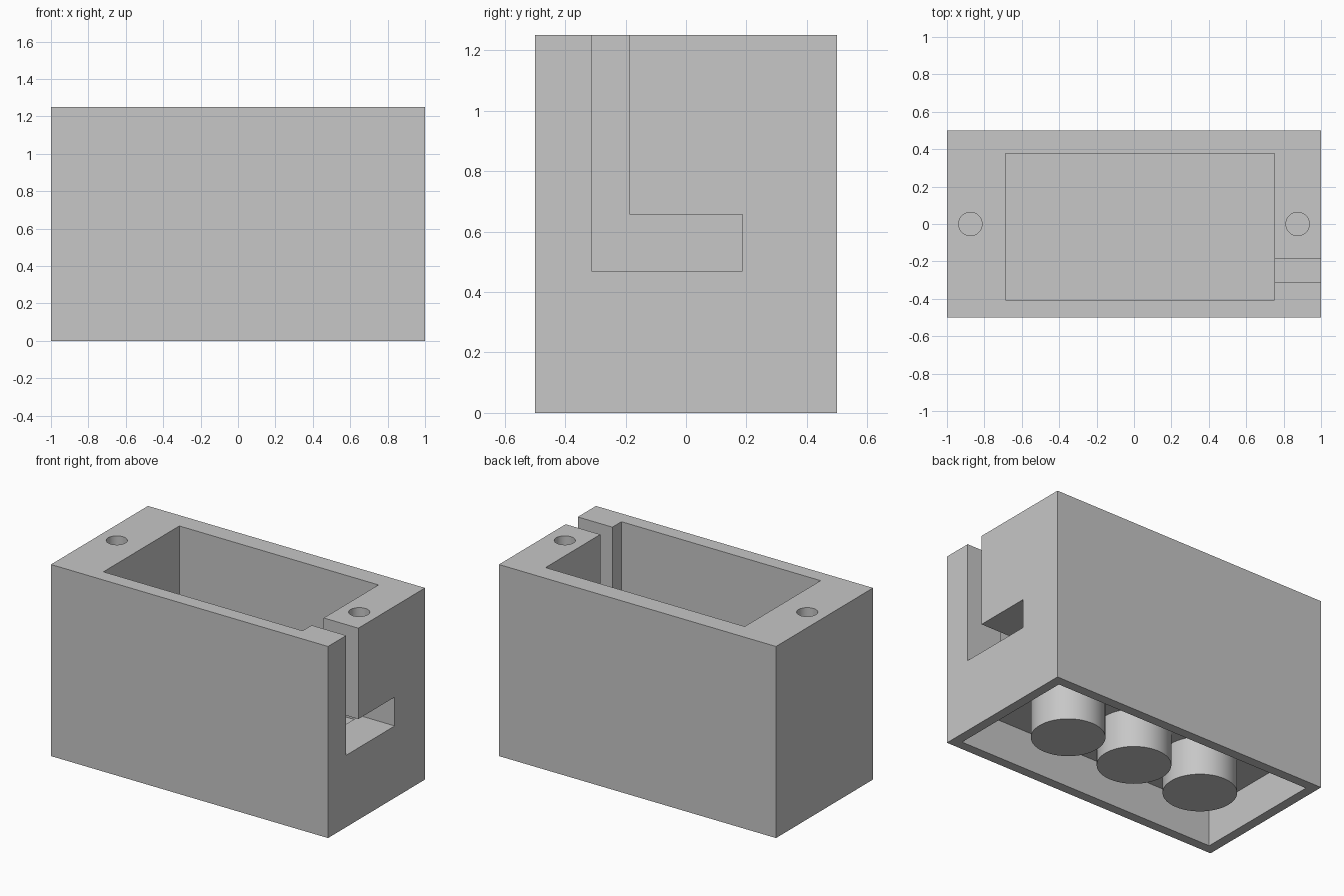
import bpy
import bmesh
import math
from mathutils import Matrix, Vector

if "Cube" in bpy.data.objects:
    bpy.data.objects.remove(bpy.data.objects["Cube"], do_unlink=True)

grey = bpy.data.materials.new("plain_grey")
grey.use_nodes = True
colour = (0.57, 0.57, 0.57, 1)
grey.diffuse_color = colour
for node in grey.node_tree.nodes:
    if node.type == 'BSDF_PRINCIPLED':
        node.inputs["Base Color"].default_value = colour


def finish(name, bm):
    bmesh.ops.recalc_face_normals(bm, faces=bm.faces)
    mesh = bpy.data.meshes.new(name)
    bm.to_mesh(mesh)
    bm.free()
    mesh.materials.append(grey)
    obj = bpy.data.objects.new(name, mesh)
    bpy.context.collection.objects.link(obj)
    return obj


def box(name, low, high):
    low, high = Vector(low), Vector(high)
    bm = bmesh.new()
    bmesh.ops.create_cube(bm, size=1, matrix=Matrix.Translation((low + high) / 2)
                          @ Matrix.Diagonal((*(high - low), 1)))
    return finish(name, bm)


def cylinder(name, x, radius, bottom, top):
    bm = bmesh.new()
    bmesh.ops.create_cone(bm, cap_ends=True, segments=64, radius1=radius, radius2=radius,
                          depth=top - bottom,
                          matrix=Matrix.Translation((x, 0, (bottom + top) / 2)))
    return finish(name, bm)


def side_prism(name, profile, start, end):
    # Profile in y and z, extruded along x
    bm = bmesh.new()
    face = bm.faces.new([bm.verts.new((start, y, z)) for y, z in profile])
    grown = bmesh.ops.extrude_face_region(bm, geom=[face])["geom"]
    verts = [v for v in grown if isinstance(v, bmesh.types.BMVert)]
    bmesh.ops.translate(bm, verts=verts, vec=(end - start, 0, 0))
    return finish(name, bm)


def activate(obj):
    bpy.ops.object.select_all(action='DESELECT')
    obj.select_set(True)
    bpy.context.view_layer.objects.active = obj


def cut(obj, cutter):
    mod = obj.modifiers.new("cut", 'BOOLEAN')
    mod.operation = 'DIFFERENCE'
    mod.solver = 'EXACT'
    mod.object = cutter
    cutter.hide_render = True
    activate(obj)
    bpy.ops.object.modifier_apply(modifier=mod.name)
    bpy.data.objects.remove(cutter, do_unlink=True)


# Outer block
TOP = 1.25
OVER = 0.1
CEILING = 0.25
WALL = 0.0625
body = box("housing_body", (-1, -0.5, 0), (1, 0.5, TOP))

# Open pocket in the top and hollow underside
cut(body, box("pocket_cutter", (-0.6875, -0.406, 0.325), (0.75, 0.377, TOP + OVER)))
cut(body, box("underside_cutter", (-1 + WALL, -0.5 + WALL, -OVER),
              (1 - WALL, 0.5 - WALL, CEILING)))

# L-shaped slot through the left end wall
slot = [(-0.3125, 0.469), (0.1875, 0.469), (0.1875, 0.657),
        (-0.1875, 0.657), (-0.1875, TOP + OVER), (-0.3125, TOP + OVER)]
cut(body, side_prism("slot_cutter", slot, 0.7, 1 + OVER))

# Blind screw holes at both ends
for side in (-1, 1):
    cut(body, cylinder("screw_hole_cutter", side * 0.875, 0.0625, 0.75, TOP + OVER))

# Three posts under the ceiling, flush with the base
posts = [cylinder(f"underside_post_{i + 1}", (i - 1) * 0.5, 0.217, 0, CEILING + 0.02)
         for i in range(3)]

for obj in [body] + posts:
    activate(obj)
    bpy.ops.object.shade_smooth_by_angle(angle=math.radians(30))
